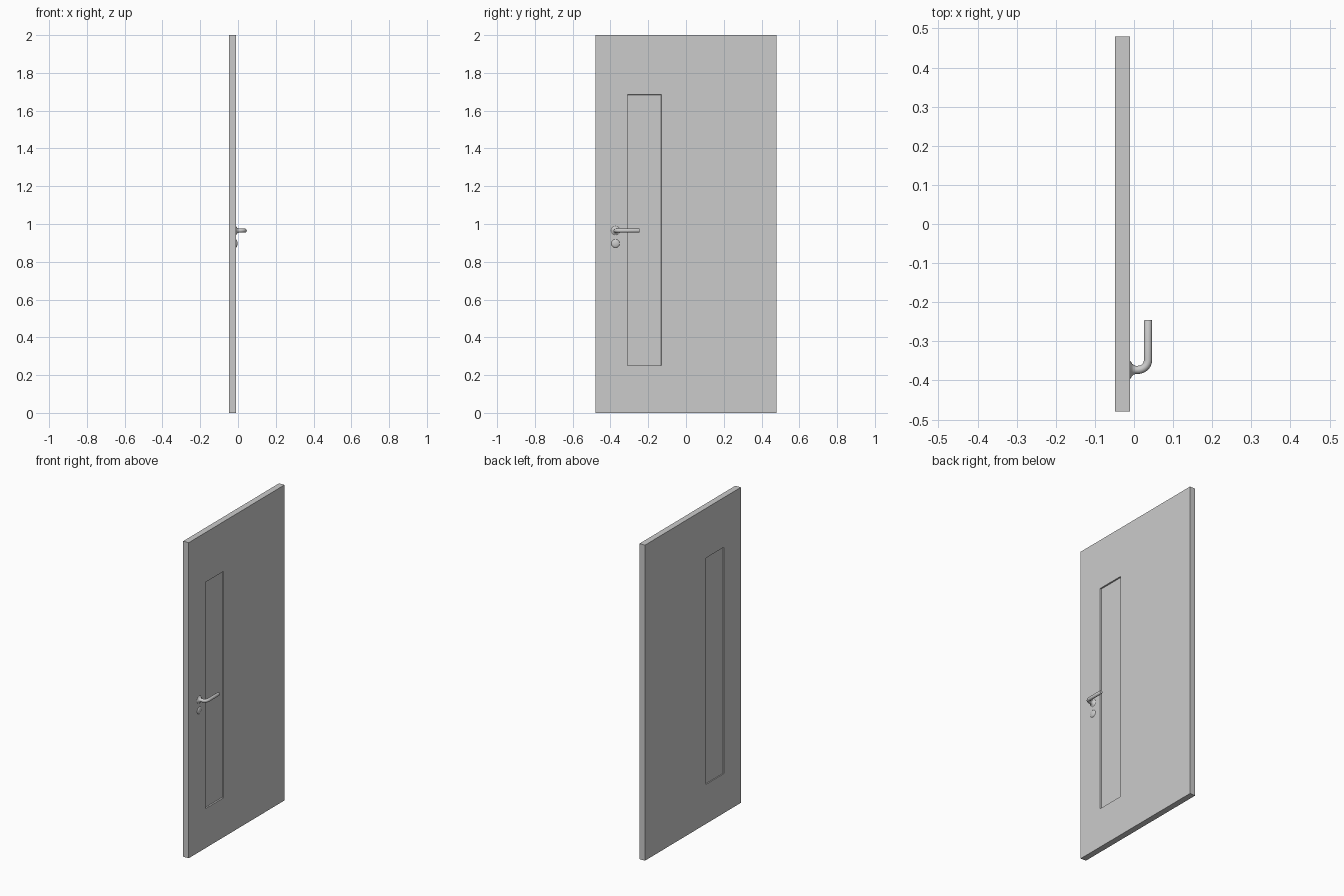
import bpy, bmesh, math
from mathutils import Vector

if "Cube" in bpy.data.objects:
    bpy.data.objects.remove(bpy.data.objects["Cube"])

X_BACK, X_FACE = -0.048, -0.010
Y0, Y1, Z0, Z1 = -0.31, -0.13, 0.25, 1.685   # recessed panel limits


def tube(name, rings):
    """Round tube through (x, y, z, radius) rings, capped and smooth."""
    cu = bpy.data.curves.new(name, 'CURVE')
    cu.dimensions = '3D'
    cu.bevel_depth = 1.0
    cu.bevel_resolution = 6
    cu.use_fill_caps = True
    sp = cu.splines.new('POLY')
    sp.points.add(len(rings) - 1)
    for p, (x, y, z, r) in zip(sp.points, rings):
        p.co = (x, y, z, 1)
        p.radius = r
    ob = bpy.data.objects.new(name, cu)
    bpy.context.collection.objects.link(ob)
    bpy.ops.object.select_all(action='DESELECT')
    ob.select_set(True)
    bpy.context.view_layer.objects.active = ob
    bpy.ops.object.convert(target='MESH')
    bpy.ops.object.shade_smooth_by_angle(angle=math.radians(40))
    return bpy.context.object


# Door slab, with a shallow recessed panel on both faces
bm = bmesh.new()
bmesh.ops.create_cube(bm, size=1)
bmesh.ops.scale(bm, vec=(X_FACE - X_BACK, 0.96, 2), verts=bm.verts)
bmesh.ops.translate(bm, vec=((X_FACE + X_BACK) / 2, 0, 1), verts=bm.verts)
for co, no in (((0, Y0, 0), (0, 1, 0)), ((0, Y1, 0), (0, 1, 0)),
               ((0, 0, Z0), (0, 0, 1)), ((0, 0, Z1), (0, 0, 1))):
    bmesh.ops.bisect_plane(bm, geom=bm.verts[:] + bm.edges[:] + bm.faces[:],
                           plane_co=Vector(co), plane_no=Vector(no))
bm.normal_update()
for side, depth in ((1, 0.008), (-1, 0.005)):
    panel = [f for f in bm.faces if f.normal.x * side > 0.9
             and Y0 < f.calc_center_median().y < Y1
             and Z0 < f.calc_center_median().z < Z1]
    bmesh.ops.inset_individual(bm, faces=panel, thickness=0.002, depth=-depth)
me = bpy.data.meshes.new("door_slab")
bm.to_mesh(me)
bm.free()
bpy.context.collection.objects.link(bpy.data.objects.new("door_slab", me))

# Lever handle: flared base, neck, quarter bend and grip
HY, HZ, R, BEND = -0.373, 0.965, 0.0105, 0.026
rings = [(x, HY, HZ, r) for x, r in ((-0.011, 0.025), (-0.008, 0.021), (-0.005, 0.016),
                                     (-0.001, 0.0125), (0.004, R))]
for i in range(9):
    a = math.radians(90 * i / 8)
    rings.append((0.010 + BEND * math.sin(a), HY + BEND * (1 - math.cos(a)), HZ, R))
rings += [(0.036, -0.248, HZ, R), (0.036, -0.245, HZ, R * 0.85)]
tube("lever_handle", rings)

# Domed lock cover below the handle
tube("lock_cover", [(-0.011 + 0.008 * math.sin(t), HY, 0.897, 0.0225 * math.cos(t) + 0.0003)
                    for t in (math.radians(15 * i) for i in range(7))])
